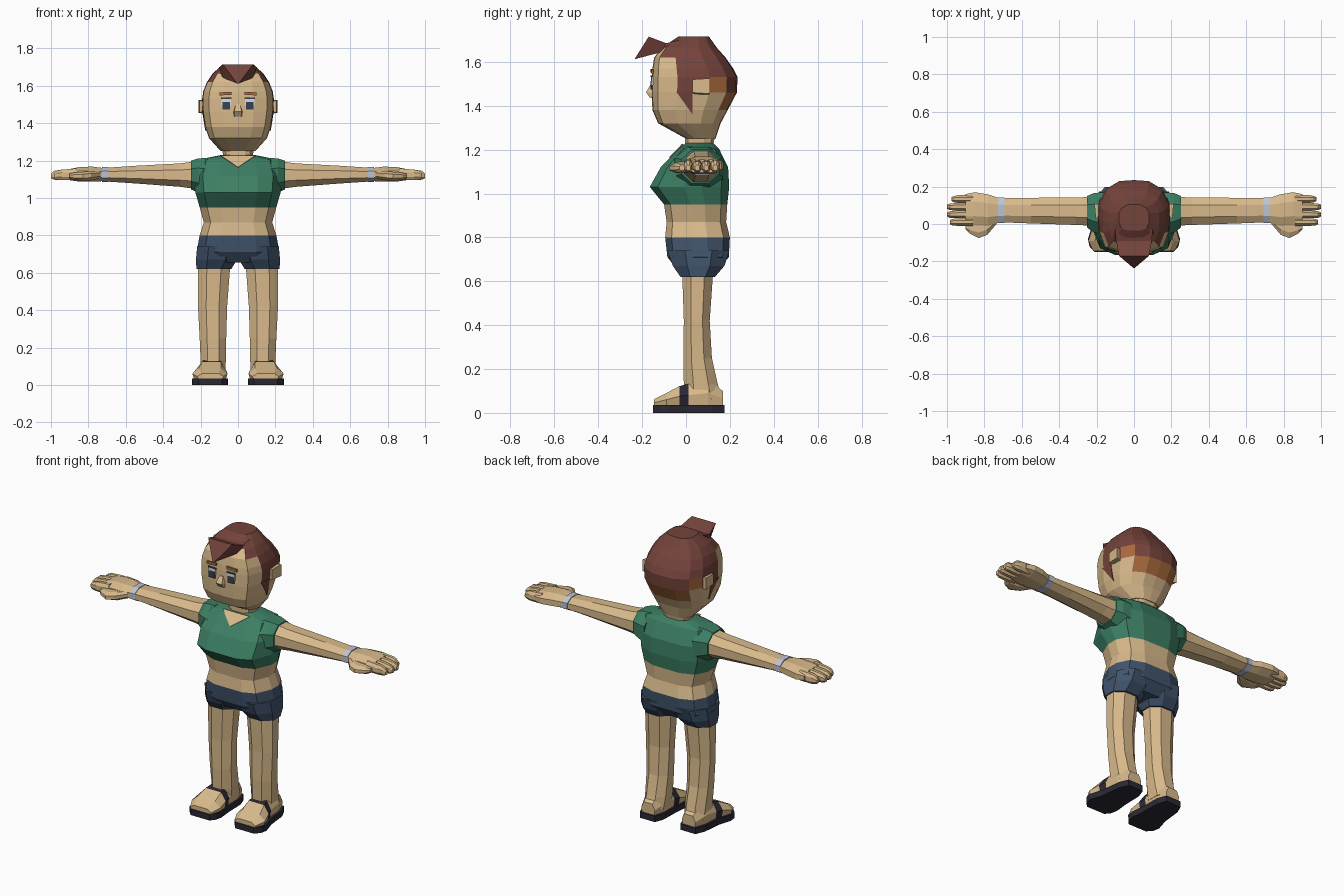
import bpy, bmesh
from mathutils import Vector


def material(name, rgb):
    m = bpy.data.materials.new(name)
    m.diffuse_color = (*rgb, 1)
    return m


SKIN = material("skin", (.69, .49, .26))
GREEN = material("green_cloth", (.045, .21, .125))
NAVY = material("navy_cloth", (.052, .088, .15))
HAIR = material("dark_hair", (.175, .056, .044))
LIGHT = material("light_hair", (.40, .141, .048))
SOLE = material("sole_black", (.023, .021, .034))
BAND = material("band_grey", (.50, .55, .65))
WHITE = material("eye_white", (.72, .77, .84))
IRIS = material("eye_dark", (.04, .055, .085))


def loft(name, rings, mats, rule=None):
    """Skin closed rings, cap both ends; rule(row, column) gives a material slot."""
    bm = bmesh.new()
    vs = [[bm.verts.new(p) for p in r] for r in rings]
    n = len(vs[0])
    for r in range(len(vs) - 1):
        for c in range(n):
            d = (c + 1) % n
            f = bm.faces.new((vs[r][c], vs[r][d], vs[r + 1][d], vs[r + 1][c]))
            if rule:
                f.material_index = rule(r, min(c, n - 1 - c))
    for r, k in ((0, vs[0]), (len(vs) - 2, vs[-1])):
        f = bm.faces.new(k)
        if rule:
            f.material_index = rule(r, 0)
    bmesh.ops.recalc_face_normals(bm, faces=bm.faces)
    me = bpy.data.meshes.new(name)
    bm.to_mesh(me)
    bm.free()
    for m in mats:
        me.materials.append(m)
    ob = bpy.data.objects.new(name, me)
    bpy.context.collection.objects.link(ob)
    return ob


def body_ring(half, z, hw, yf, yb):
    """Left-right symmetric ring from a unit half section, front to back."""
    c, h = (yf + yb) / 2, (yb - yf) / 2
    pts = [(x * hw, c + y * h, z) for x, y in half]
    return pts + [(-x, y, w) for x, y, w in reversed(pts[1:-1])]


def oct2(a0, a1, b0, b1, f=.28):
    """Octagon filling a rectangle."""
    a, b = (a1 - a0) * f, (b1 - b0) * f
    return [(a0 + a, b0), (a1 - a, b0), (a1, b0 + b), (a1, b1 - b),
            (a1 - a, b1), (a0 + a, b1), (a0, b1 - b), (a0, b0 + b)]


def along_x(s, secs, f=.28):
    return [[(s * x, p, q) for p, q in oct2(*b, f)] for x, *b in secs]


def along_z(s, secs, f=.28):
    return [[(s * p, q, z) for p, q in oct2(*b, f)] for z, *b in secs]


def prism(name, pts, depth, mat):
    """Flat polygon pushed along a depth vector."""
    d = Vector(depth)
    return loft(name, [[Vector(p) for p in pts], [Vector(p) + d for p in pts]], [mat])


# Torso: shorts, bare waist and cropped top in one skin
BODY = [(0, -1), (.45, -1), (.8, -.8), (1, -.15), (1, .3), (.82, .8), (.42, 1), (0, 1)]
torso = [(.655, .19, -.04, .15), (.71, .222, -.085, .195), (.80, .205, -.095, .2),
         (.87, .183, -.088, .183), (.95, .205, -.10, .188), (1.03, .228, -.165, .197),
         (1.12, .235, -.115, .192), (1.205, .212, -.03, .15), (1.23, .09, .0, .125)]
loft("torso", [body_ring(BODY, *t) for t in torso], [SKIN, NAVY, GREEN],
     lambda r, c: 1 if r < 2 else 0 if r < 4 else 2)

# Neck and V neckline
loft("neck", [body_ring(BODY, *t) for t in
              ((1.19, .085, 0, .12), (1.225, .08, -.005, .125), (1.275, .085, -.005, .135))], [SKIN])
prism("neckline", [(-.09, -.018, 1.226), (0, -.078, 1.165), (.09, -.018, 1.226)],
      (0, .009, -.003), SKIN)

# Head with painted hair regions
HEAD = [(0, -1), (.45, -.98), (.83, -.85), (1, -.4), (1.02, -.05), (1, .36),
        (.8, .75), (.42, .97), (0, 1)]
head = [(1.25, .09, 0, .135), (1.32, .152, -.127, .158), (1.38, .172, -.153, .19),
        (1.46, .185, -.157, .232), (1.53, .188, -.156, .235), (1.57, .182, -.153, .215),
        (1.62, .163, -.145, .18), (1.665, .133, -.11, .14), (1.715, .08, -.035, .105)]


def hair_rule(r, c):
    if r >= 7 or (r == 6 and c >= 2) or (r in (4, 5) and c >= 3):
        return 1
    if r == 3 and c >= 3:
        return 2 if c == 5 else 1
    return 2 if r == 2 and c >= 6 else 0


loft("head", [body_ring(HEAD, *t) for t in head], [SKIN, HAIR, LIGHT], hair_rule)

# Swept forelock
loft("forelock", [[(-.10, -.03, 1.70), (.10, -.03, 1.70), (.12, -.085, 1.655), (-.12, -.085, 1.655)],
                  [(-.095, -.09, 1.685), (.095, -.09, 1.685), (.085, -.11, 1.645), (-.085, -.11, 1.645)],
                  [(-.08, -.17, 1.715), (.08, -.17, 1.715), (.004, -.235, 1.612), (-.004, -.235, 1.612)]],
     [HAIR])

# Nose
loft("nose", [[(-.012, -.15, 1.50), (.012, -.15, 1.50), (.012, -.16, 1.50), (-.012, -.16, 1.50)],
              [(-.025, -.15, 1.46), (.025, -.15, 1.46), (.02, -.182, 1.462), (-.02, -.182, 1.462)],
              [(-.022, -.15, 1.435), (.022, -.15, 1.435), (.018, -.165, 1.437), (-.018, -.165, 1.437)]],
     [SKIN])

for s, side in ((1, "left"), (-1, "right")):
    # Face details
    def plate(name, x0, x1, z0, z1, y, mat, tilt=0):
        prism(f"{name}_{side}", [(s * x0, y, z0), (s * x1, y + .003, z0 + tilt),
                                 (s * x1, y + .003, z1 + tilt), (s * x0, y, z1)], (0, .009, 0), mat)
    plate("eye_white", .038, .088, 1.495, 1.532, -.160, WHITE)
    plate("eye_iris", .043, .084, 1.473, 1.512, -.162, IRIS)
    plate("eyelid", .036, .09, 1.53, 1.537, -.162, IRIS)
    plate("eyebrow", .035, .1, 1.552, 1.568, -.161, LIGHT, -.004)
    prism(f"sideburn_{side}", [(s * .188, -.045, 1.465), (s * .192, .03, 1.465), (s * .175, .03, 1.36)],
          (-s * .009, 0, 0), HAIR)
    # Ear
    loft(f"ear_{side}", [[(s * .17, .035, 1.45), (s * .17, .1, 1.45), (s * .17, .1, 1.52), (s * .17, .035, 1.52)],
                         [(s * .205, .03, 1.46), (s * .212, .11, 1.455), (s * .212, .11, 1.525),
                          (s * .205, .03, 1.52)]], [SKIN])

    # Sleeve, arm and wristband
    loft(f"sleeve_{side}", along_x(s, [(.16, -.06, .17, 1.0, 1.215), (.215, -.045, .165, 1.03, 1.211),
                                       (.25, -.02, .15, 1.045, 1.20)]), [GREEN])
    loft(f"arm_{side}", along_x(s, [(.2, -.01, .145, 1.045, 1.2), (.31, -.005, .142, 1.06, 1.185),
                                    (.55, .003, .14, 1.078, 1.172), (.73, .01, .138, 1.09, 1.16)]), [SKIN])
    loft(f"wristband_{side}", along_x(s, [(.692, .005, .143, 1.085, 1.166),
                                          (.726, .005, .143, 1.085, 1.166)]), [BAND])
    # Palm, thumb and four fingers
    loft(f"palm_{side}", along_x(s, [(.72, .008, .138, 1.09, 1.16), (.78, -.01, .158, 1.088, 1.168),
                                     (.85, -.008, .17, 1.088, 1.165), (.9, -.008, .16, 1.095, 1.155)]), [SKIN])
    loft(f"thumb_{side}", along_x(s, [(.735, .0, .05, 1.105, 1.145), (.785, -.058, .04, 1.095, 1.145),
                                      (.83, -.075, .03, 1.093, 1.14), (.88, -.05, .01, 1.097, 1.135),
                                      (.9, -.03, -.005, 1.105, 1.13)]), [SKIN])
    for i, tip in enumerate((.985, 1.0, 1.0, .975)):
        y0, y1 = -.01 + i * .041, .031 + i * .041
        loft(f"finger_{i + 1}_{side}", along_x(s, [(.86, y0, y1, 1.095, 1.158), (.94, y0, y1, 1.095, 1.152),
                                                   (tip - .015, y0 + .002, y1 - .004, 1.098, 1.145),
                                                   (tip, y0 + .01, y1 - .01, 1.105, 1.13)]), [SKIN])

    # Shorts leg and leg
    loft(f"shorts_leg_{side}", along_z(s, [(.74, .0, .218, -.085, .198), (.67, .006, .225, -.06, .175),
                                           (.62, .036, .222, -.025, .132)]), [NAVY])
    loft(f"leg_{side}", along_z(s, [(.66, .04, .215, -.018, .125), (.42, .058, .214, -.01, .108),
                                    (.25, .063, .205, -.012, .118), (.13, .065, .2, -.01, .145),
                                    (.06, .07, .198, -.01, .165)]), [SKIN])

    # Foot with strap, and sole: y, centre x, half width, top z
    foot = [(.168, .135, .045, .10), (.1, .137, .068, .15), (.012, .14, .072, .132), (-.03, .143, .082, .122),
            (-.09, .15, .094, .09), (-.145, .148, .07, .062)]
    secs = [[(s * (cx + a * w), y, .03 + (zt - .03) * b) for a, b in
             ((-.9, 0), (-1, .5), (-.62, 1), (.62, 1), (1, .5), (.9, 0))] for y, cx, w, zt in foot]
    strap = loft(f"foot_{side}", secs, [SKIN, SOLE])
    for p in strap.data.polygons:
        ys = p.center.y
        p.material_index = 1 if -.03 < ys < .012 and len(p.vertices) == 4 else 0
    sole = [(.175, .135, .05), (.12, .137, .072), (.0, .142, .08), (-.08, .15, .096),
            (-.12, .15, .088), (-.15, .148, .062)]
    loft(f"sole_{side}", [[(s * (cx - w), y, 0), (s * (cx - w), y, .036),
                           (s * (cx + w), y, .036), (s * (cx + w), y, 0)] for y, cx, w in sole], [SOLE])
